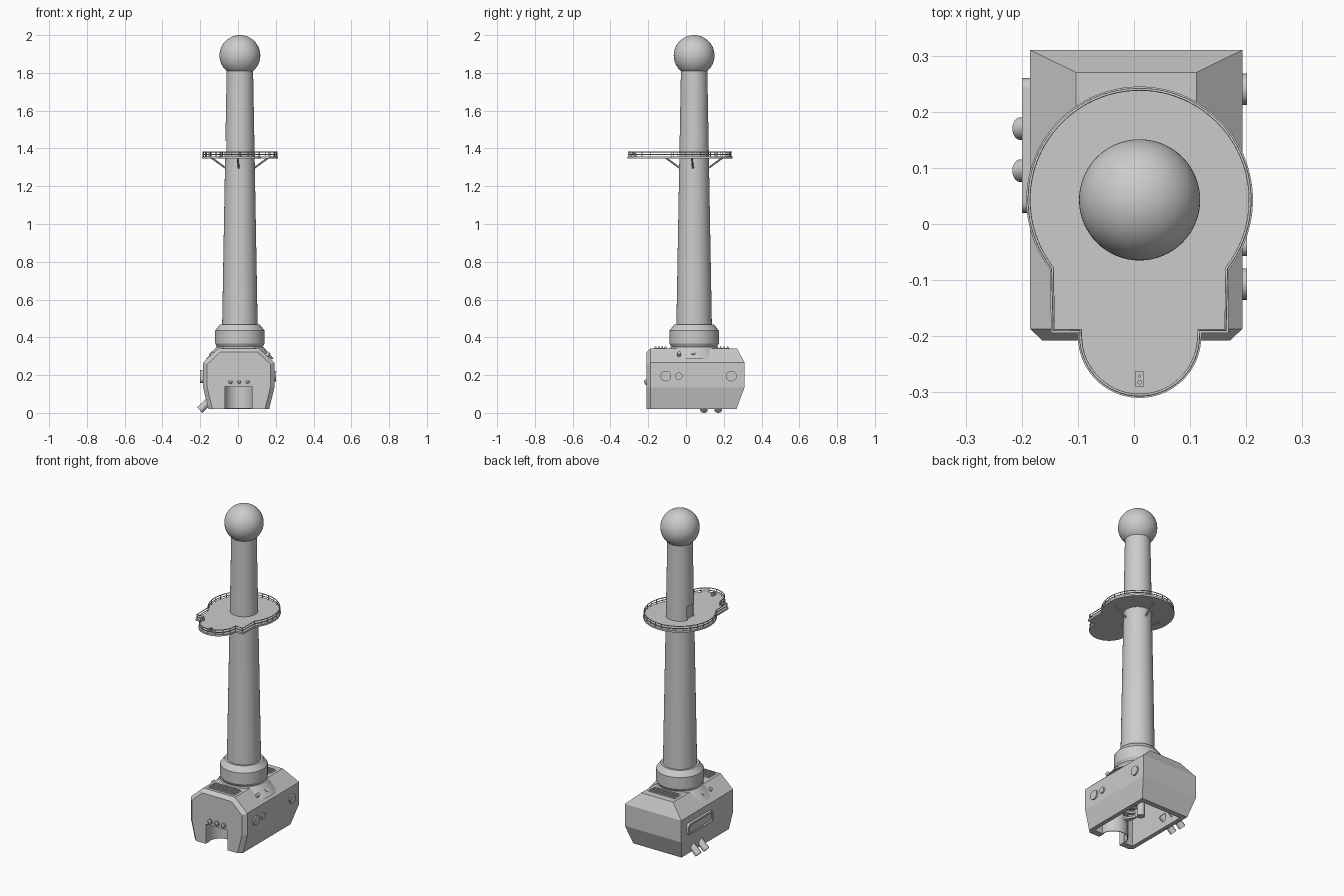
import bpy, bmesh
from math import sin, cos, pi, radians
from mathutils import Vector

if "Cube" in bpy.data.objects:
    bpy.data.objects.remove(bpy.data.objects["Cube"])

CX, CY = 0.01, 0.043      # tower axis
BX = 0.004                # body centre line


def add(name, verts, faces, smooth=True):
    me = bpy.data.meshes.new(name)
    me.from_pydata(verts, [], faces)
    bm = bmesh.new()
    bm.from_mesh(me)
    bmesh.ops.recalc_face_normals(bm, faces=bm.faces)
    bm.to_mesh(me)
    bm.free()
    ob = bpy.data.objects.new(name, me)
    bpy.context.collection.objects.link(ob)
    activate(ob)
    if smooth:
        bpy.ops.object.shade_smooth_by_angle(angle=radians(30))
    return ob


def activate(ob):
    bpy.ops.object.select_all(action='DESELECT')
    ob.select_set(True)
    bpy.context.view_layer.objects.active = ob


def lathe(name, profile, x=CX, y=CY, n=64):
    """Closed solid of revolution from (radius, z) pairs."""
    v = [(x + r * cos(2 * pi * i / n), y + r * sin(2 * pi * i / n), z)
         for r, z in profile for i in range(n)]
    f = [(k * n + i, k * n + (i + 1) % n, (k + 1) * n + (i + 1) % n, (k + 1) * n + i)
         for k in range(len(profile) - 1) for i in range(n)]
    f += [tuple(range(n)), tuple(range(len(v) - n, len(v)))]
    return add(name, v, f)


def rod(name, a, b, r, n=16, r2=None):
    a, b = Vector(a), Vector(b)
    q = (b - a).to_track_quat('Z', 'Y')
    v = [p + q @ Vector((s * cos(2 * pi * i / n), s * sin(2 * pi * i / n), 0))
         for p, s in ((a, r), (b, r if r2 is None else r2)) for i in range(n)]
    f = [(i, (i + 1) % n, n + (i + 1) % n, n + i) for i in range(n)]
    f += [tuple(range(n)), tuple(range(n, 2 * n))]
    return add(name, v, f)


def box(name, lo, hi):
    v = [(x, y, z) for x in (lo[0], hi[0]) for y in (lo[1], hi[1]) for z in (lo[2], hi[2])]
    f = [(0, 1, 3, 2), (4, 5, 7, 6), (0, 1, 5, 4), (2, 3, 7, 6), (0, 2, 6, 4), (1, 3, 7, 5)]
    return add(name, v, f, False)


def prism(name, pts, lift):
    n, d = len(pts), Vector(lift)
    v = [Vector(p) for p in pts] + [Vector(p) + d for p in pts]
    f = [(i, (i + 1) % n, n + (i + 1) % n, n + i) for i in range(n)]
    return add(name, v, f + [tuple(range(n)), tuple(range(n, 2 * n))])


def cut(ob, cutter):
    activate(ob)
    m = ob.modifiers.new('cut', 'BOOLEAN')
    m.operation, m.object, m.solver = 'DIFFERENCE', cutter, 'EXACT'
    bpy.ops.object.modifier_apply(modifier=m.name)
    bpy.data.objects.remove(cutter)


def loop_tube(name, pts, r):
    cu = bpy.data.curves.new(name, 'CURVE')
    cu.dimensions, cu.bevel_depth, cu.bevel_resolution = '3D', r, 1
    s = cu.splines.new('POLY')
    s.points.add(len(pts) - 1)
    for p, c in zip(s.points, pts):
        p.co = (*c, 1)
    s.use_cyclic_u = True
    ob = bpy.data.objects.new(name, cu)
    bpy.context.collection.objects.link(ob)
    activate(ob)
    bpy.ops.object.convert(target='MESH')


# faceted base housing: front inset ring, full ring, sloped back ring
def ring(ins, ys):
    half = [(0.161 - ins, 0.02), (0.189 - ins, 0.135), (0.189 - ins, 0.267 - ins * 0.4),
            (0.107 - ins * 0.4, 0.342 - ins * 0.9)]
    r = [(BX + x, y, z) for (x, z), y in zip(half, ys)]
    return r + [(2 * BX - x, y, z) for x, y, z in reversed(r)]


v = ring(0.022, [-0.208] * 4) + ring(0, [-0.187] * 4) + ring(0, [0.267, 0.31, 0.31, 0.27])
f = [(k * 8 + i, k * 8 + (i + 1) % 8, k * 8 + 8 + (i + 1) % 8, k * 8 + 8 + i)
     for k in (0, 1) for i in range(8)]
f += [tuple(range(8))] + [(16 + i, 17 + i, 22 - i, 23 - i) for i in range(3)]
body = add('base_housing', v, f, False)
cut(body, box('cavity_cutter', (BX - 0.135, -0.17, -0.1), (BX + 0.135, 0.235, 0.24)))
cut(body, box('entrance_cutter', (-0.07, -0.3, -0.1), (0.074, -0.15, 0.14)))

# curved wall inside the entrance
arc = [(cos(pi * i / 24), sin(pi * i / 24)) for i in range(25)]
prism('entrance_wall', [(0.002 + 0.075 * c, -0.171 + 0.075 * s, 0.022) for c, s in arc]
      + [(0.002 + 0.08 * c, -0.171 + 0.08 * s, 0.022) for c, s in reversed(arc)], (0, 0, 0.22))

# spiral stair under the tower
for i in range(10):
    a, b = radians(-80 + i * 24), radians(-58 + i * 24)
    z = 0.05 + i * 0.019
    prism('stair_step', [(CX + r * cos(t), 0.07 + r * sin(t), z)
                         for r, t in ((0.03, a), (0.1, a), (0.1, b), (0.03, b))], (0, 0, 0.012))
rod('stair_post', (CX, 0.07, 0.05), (CX, 0.07, 0.245), 0.022)

# skirt, collar, tapering tower with a doorway, and ball
lathe('skirt', [(0.18, 0.285), (0.125, 0.348)])
lathe('collar', [(0.115, 0.34), (0.131, 0.367), (0.131, 0.435), (0.106, 0.467), (0.09, 0.467)])
tower = lathe('tower', [(0.094, 0.46), (0.078, 1.36), (0.07, 1.81), (0.062, 1.822)])
cut(tower, box('doorway_cutter', (-0.15, CY - 0.032, 1.357), (-0.05, CY + 0.032, 1.44)))
R = 0.108
lathe('ball', [(max(R * sin(pi * i / 32), 0.0005), 2 - R - R * cos(pi * i / 32)) for i in range(33)])


# lookout deck: round plan with a square neck and a front lobe
def outline(d, z):
    pts = [(CX + (0.202 - d) * cos(radians(t)), CY + (0.202 - d) * sin(radians(t)), z)
           for t in range(-38, 219, 4)]
    pts += [(CX - 0.158 + d, -0.194 + d, z), (CX - 0.11 + d, -0.194 + d, z)]
    pts += [(CX + (0.11 - d) * cos(radians(t)), -0.2 + (0.11 - d) * sin(radians(t)), z)
            for t in range(180, 361, 6)]
    return pts + [(CX + 0.11 - d, -0.194 + d, z), (CX + 0.158 - d, -0.194 + d, z)]


prism('deck', outline(0, 1.346), (0, 0, 0.011))
for z in (1.368, 1.382):
    loop_tube('railing', outline(0.005, z), 0.0025)
path = [Vector(p) for p in outline(0.005, 1.355)]
run = 0
for a, b in zip(path, path[1:] + path[:1]):
    run += (b - a).length
    if run > 0.04:
        rod('rail_post', b, b + Vector((0, 0, 0.027)), 0.0022, 6)
        run = 0

# console on the lobe
box('console', (0.002, -0.29, 1.355), (0.018, -0.263, 1.372))
rod('console_knob', (CX, -0.282, 1.37), (CX, -0.282, 1.378), 0.004, 12)
rod('console_knob', (CX, -0.271, 1.37), (CX, -0.271, 1.376), 0.003, 12)

# deck braces
for k in range(4):
    c, s = cos(k * pi / 2 - 0.08), sin(k * pi / 2 - 0.08)
    rod('deck_brace', (CX + 0.07 * c, CY + 0.07 * s, 1.292),
        (CX + 0.15 * c, CY + 0.15 * s, 1.35), 0.005, 8)

# roof vent grilles, slats running across
for y0, y1, n in ((-0.17, -0.1, 4), (0.175, 0.23, 3)):
    box('vent_frame', (BX - 0.09, y0, 0.338), (BX + 0.09, y1, 0.3445))
    for i in range(n):
        y = y0 + (i + 0.5) * (y1 - y0) / n
        box('vent_slat', (BX - 0.083, y - 0.005, 0.34), (BX + 0.083, y + 0.005, 0.351))

# lamps on the skirt, both sides
for sx in (-1, 1):
    for y in (-0.035, 0.04):
        rod('skirt_lamp', (CX + sx * 0.135, y, 0.295), (CX + sx * 0.155, y - 0.002, 0.318), 0.011)

# front lamps
for x in (-0.04, 0.006, 0.052):
    rod('front_lamp', (x, -0.2, 0.163), (x, -0.215, 0.163), 0.015, 24)
    rod('front_lamp_lens', (x, -0.214, 0.163), (x, -0.221, 0.16), 0.011, 24, 0.006)

# portholes on the right side
for y, r in ((-0.107, 0.028), (-0.038, 0.019), (0.24, 0.028)):
    rod('porthole', (0.185, y, 0.195), (0.201, y, 0.195), r, 32)


# rounded panel on the left side
def panel(x, hl, hh, r):
    return [(x, 0.14 + sy * (hl - r) + r * cos(radians(q + t)), 0.193 + sz * (hh - r) + r * sin(radians(q + t)))
            for sy, sz, q in ((1, 1, 0), (-1, 1, 90), (-1, -1, 180), (1, -1, 270)) for t in range(0, 91, 15)]


side = prism('side_panel', panel(-0.18, 0.12, 0.034, 0.02), (-0.02, 0, 0))
cut(side, prism('panel_cutter', panel(-0.195, 0.105, 0.023, 0.012), (-0.02, 0, 0)))

# exhaust pipes on the left, with hollow ends
for y in (0.095, 0.17):
    a, b = Vector((-0.12, y, 0.095)), Vector((-0.203, y, 0.0145))
    pipe = rod('exhaust_pipe', a, b, 0.02, 24)
    d = (b - a).normalized()
    cut(pipe, rod('bore_cutter', b - d * 0.03, b + d * 0.02, 0.014, 24))
